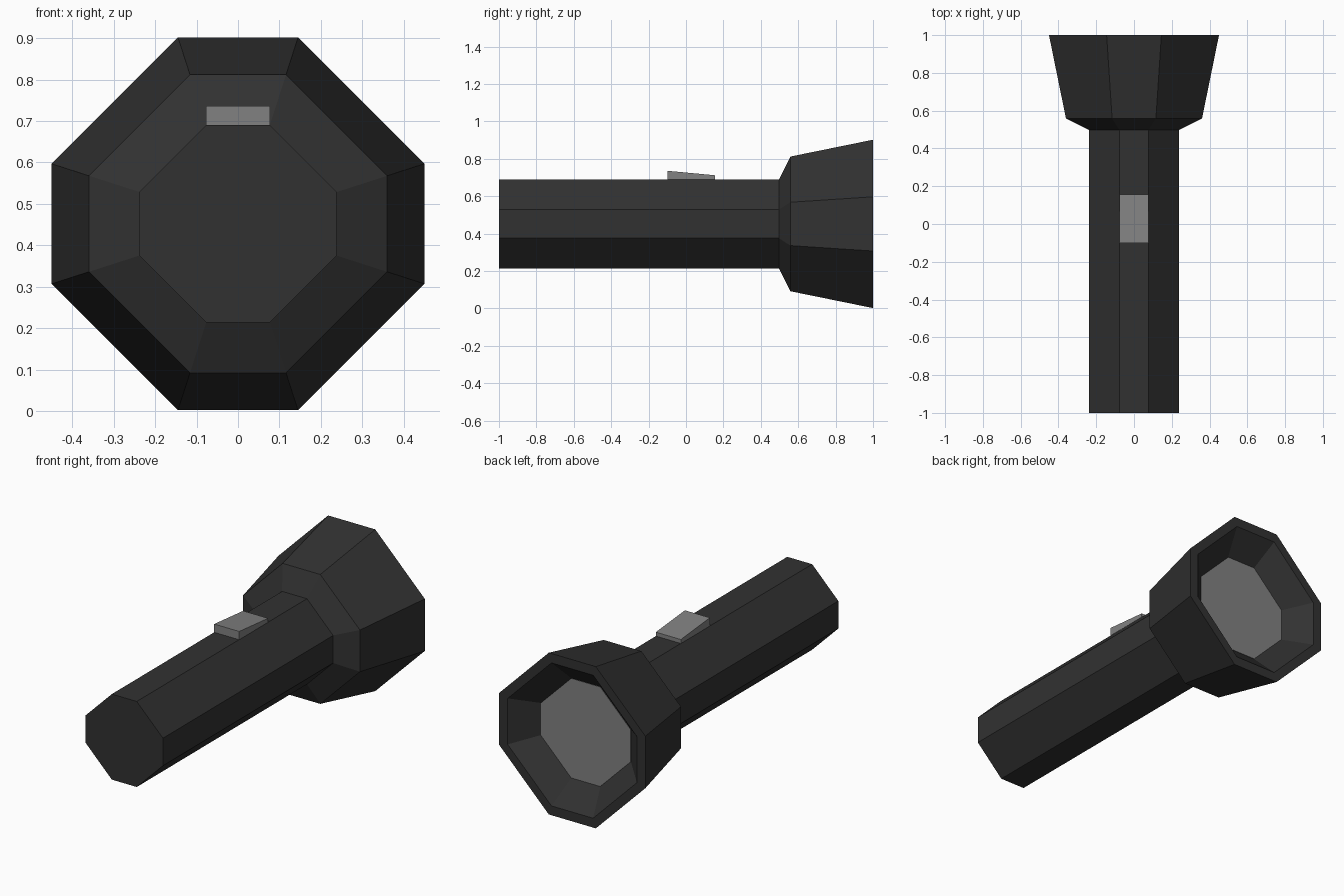
import bpy
import bmesh

cube = bpy.data.objects.get("Cube")
if cube:
    bpy.data.objects.remove(cube, do_unlink=True)

AXIS_Z = 0.452   # height of the torch's long axis
FLAT = 0.322     # half flat width relative to the radius


def material(name, value):
    mat = bpy.data.materials.new(name)
    mat.use_nodes = True
    colour = (value, value, value, 1)
    mat.diffuse_color = colour
    mat.node_tree.nodes["Principled BSDF"].inputs["Base Color"].default_value = colour
    return mat


def add_object(name, bm, mat):
    bmesh.ops.recalc_face_normals(bm, faces=bm.faces)
    mesh = bpy.data.meshes.new(name)
    bm.to_mesh(mesh)
    bm.free()
    mesh.materials.append(mat)
    obj = bpy.data.objects.new(name, mesh)
    bpy.context.collection.objects.link(obj)
    return obj


def octagon(bm, y, r):
    """Ring of eight vertices with flats at the top, bottom and sides."""
    f = r * FLAT
    corners = [(f, r), (r, f), (r, -f), (f, -r), (-f, -r), (-r, -f), (-r, f), (-f, r)]
    return [bm.verts.new((x, y, AXIS_Z + z)) for x, z in corners]


def octagonal_part(name, profile, mat, cap_start=False, cap_end=False):
    """Skin a (y, radius) profile with eight flat sides."""
    bm = bmesh.new()
    rings = [octagon(bm, y, r) for y, r in profile]
    for a, b in zip(rings, rings[1:]):
        for i in range(8):
            j = (i + 1) % 8
            bm.faces.new((a[i], a[j], b[j], b[i]))
    if cap_start:
        bm.faces.new(rings[0])
    if cap_end:
        bm.faces.new(rings[-1])
    return add_object(name, bm, mat)


black = material("black plastic", 0.031)
grey = material("grey", 0.22)

# Handle
octagonal_part("handle", [(-1, 0.238), (0.5, 0.238)], black, True, True)

# Flared head, its rim and the sloping reflector wall
octagonal_part("head", [(0.497, 0.238), (0.558, 0.36), (1, 0.45),
                        (1, 0.398), (0.88, 0.277)], black, True, True)

# Lens plate at the bottom of the recess
octagonal_part("lens", [(0.88, 0.277), (0.882, 0.277)], grey, True, True)

# Wedge-shaped switch on top of the handle
bm = bmesh.new()
side = [(-0.1, 0.685), (0.155, 0.685), (0.155, 0.712), (-0.1, 0.736)]
right = [bm.verts.new((-0.077, y, z)) for y, z in side]
wedge = bm.faces.new(right)
moved = bmesh.ops.extrude_face_region(bm, geom=[wedge], use_keep_orig=True)["geom"]
bmesh.ops.translate(bm, vec=(0.154, 0, 0),
                    verts=[v for v in moved if isinstance(v, bmesh.types.BMVert)])
add_object("switch", bm, grey)
